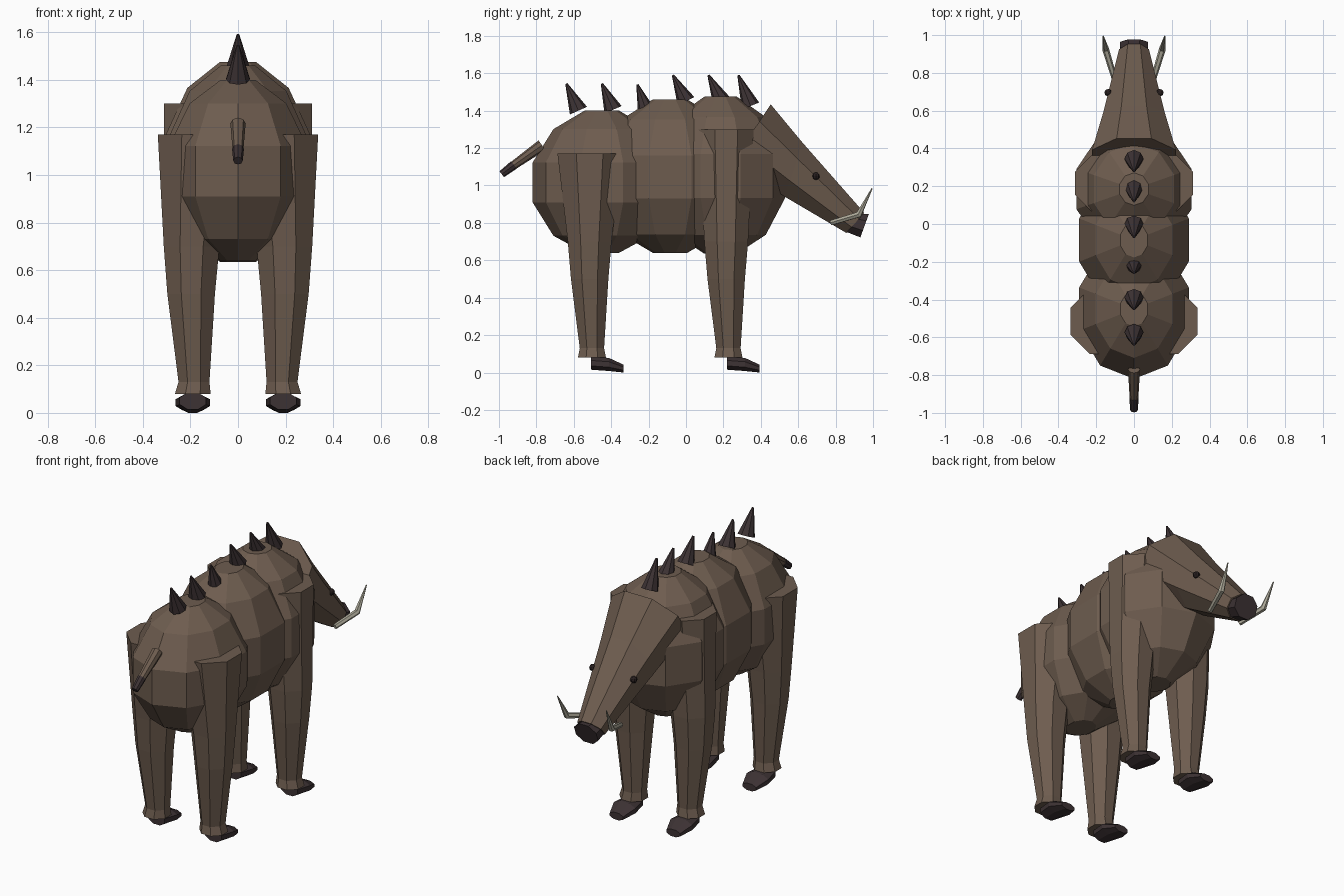
import bpy, bmesh, math
from mathutils import Vector

cube = bpy.data.objects.get("Cube")
if cube:
    bpy.data.objects.remove(cube)


def material(name, rgb):
    m = bpy.data.materials.new(name)
    m.use_nodes = True
    m.diffuse_color = (*rgb, 1)
    m.node_tree.nodes["Principled BSDF"].inputs["Base Color"].default_value = (*rgb, 1)
    return m


HIDE = material("brown_hide", (0.155, 0.108, 0.078))
HORN = material("dark_horn", (0.046, 0.032, 0.034))
IVORY = material("ivory", (0.42, 0.40, 0.32))
EYE = material("eye_black", (0.02, 0.013, 0.013))

X, Y, Z = Vector((1, 0, 0)), Vector((0, 1, 0)), Vector((0, 0, 1))


def ring(center, u, v, ru, rv, sides, turn=0.0):
    """One cross-section: an ellipse polygon in the plane of u and v."""
    angles = [math.radians(turn) + math.tau * i / sides for i in range(sides)]
    return [Vector(center) + u * (ru * math.cos(a)) + v * (rv * math.sin(a)) for a in angles]


def loft(name, rings, mat):
    """Flat-faced skin through a list of cross-sections, capped at both ends."""
    bm = bmesh.new()
    loops = [[bm.verts.new(p) for p in r] for r in rings]
    n = len(loops[0])
    for a, b in zip(loops, loops[1:]):
        for i in range(n):
            j = (i + 1) % n
            bm.faces.new((a[i], a[j], b[j], b[i]))
    bm.faces.new(loops[0])
    bm.faces.new(loops[-1])
    bmesh.ops.remove_doubles(bm, verts=bm.verts[:], dist=0.0001)
    bmesh.ops.recalc_face_normals(bm, faces=bm.faces[:])
    mesh = bpy.data.meshes.new(name)
    bm.to_mesh(mesh)
    bm.free()
    mesh.materials.append(mat)
    obj = bpy.data.objects.new(name, mesh)
    bpy.context.collection.objects.link(obj)
    return obj


def spine(name, path, radii, sides, mat):
    """Round tapered shape along a path lying in a side plane."""
    rings = []
    for i, p in enumerate(path):
        a, b = Vector(path[max(i - 1, 0)]), Vector(path[min(i + 1, len(path) - 1)])
        d = (b - a).normalized()
        side = d.cross(Z).normalized()
        rings.append(ring(p, side, side.cross(d), radii[i], radii[i], sides))
    return loft(name, rings, mat)


# Torso: three faceted barrels
LEVELS = ((0.0, 0.25), (0.12, 0.7), (0.355, 1.0), (0.635, 1.0), (0.87, 0.7), (1.0, 0.25))


def barrel(name, y, rx, ry, bottom, top):
    loft(name, [ring((0, y, bottom + (top - bottom) * h), X, Y, rx * r, ry * r, 10, 90)
                for h, r in LEVELS], HIDE)


barrel("rump", -0.45, 0.305, 0.37, 0.64, 1.40)
barrel("belly", -0.085, 0.305, 0.37, 0.64, 1.46)
barrel("chest", 0.185, 0.32, 0.345, 0.635, 1.475)


# Head: tapered wedge sloping down to the snout
def head_ring(y, z, tilt, ru, rv):
    a = math.radians(tilt)
    return ring((0, y, z), X, Vector((0, math.cos(a), math.sin(a))), ru, rv, 8, 22.5)


loft("head", [head_ring(0.35, 1.28, 56, 0.24, 0.20),
              head_ring(0.575, 1.085, 72, 0.175, 0.165),
              head_ring(0.905, 0.80, 48, 0.086, 0.078)], HIDE)
loft("nose", [head_ring(0.90, 0.80, 48, 0.078, 0.070),
              head_ring(0.955, 0.785, 70, 0.080, 0.072)], HORN)

# Back spikes: base (y, z), tip (y, z), radius
SPIKES = ((-0.575, 1.40, -0.64, 1.545, 0.05), (-0.39, 1.405, -0.45, 1.545, 0.05),
          (-0.22, 1.42, -0.26, 1.54, 0.04), (0.0, 1.45, -0.07, 1.59, 0.05),
          (0.19, 1.45, 0.12, 1.59, 0.05), (0.345, 1.425, 0.28, 1.59, 0.05))
for i, (by, bz, ty, tz, r) in enumerate(SPIKES):
    spine(f"back_spike_{i + 1}", [(0, by, bz), (0, ty, tz)], (r, 0.006), 8, HORN)

# Tail with dark tuft
spine("tail", [(0, -0.77, 1.215), (0, -0.94, 1.095)], (0.032, 0.022), 8, HIDE)
spine("tail_tip", [(0, -0.92, 1.11), (0, -0.985, 1.06)], (0.025, 0.02), 8, HORN)


# Legs: height, sideways centre, lengthwise shift, half width
LOWER = ((0.08, 0.19, 0.012, 0.075), (0.13, 0.185, 0.012, 0.065),
         (0.50, 0.197, 0.0, 0.10), (0.70, 0.195, 0.0, 0.117))
FLAT = 1 / math.cos(math.radians(22.5))


def leg(name, side, y, top, half):
    levels = LOWER + ((top, 0.165, 0.0, half),)
    loft(name, [ring((side * cx, y + dy, z), X, Y, h * FLAT, h * FLAT, 8, 22.5)
                for z, cx, dy, h in levels], HIDE)


def foot(name, side, y):
    sections = ((0.005, 0.015, 0.085, 0.055), (0.10, 0.008, 0.078, 0.072),
                (0.178, 0.0, 0.042, 0.045))
    loft(name, [ring((side * 0.19, y + dy, (lo + hi) / 2), X, Z,
                     w * FLAT, (hi - lo) / 2 * FLAT, 8, 22.5)
                for dy, lo, hi, w in sections], HORN)


# Paired parts
for label, s in (("left", 1), ("right", -1)):
    leg(f"{label}_hind_leg", s, -0.515, 1.17, 0.172)
    leg(f"{label}_fore_leg", s, 0.215, 1.30, 0.147)
    foot(f"{label}_hind_foot", s, -0.512)
    foot(f"{label}_fore_foot", s, 0.215)
    spine(f"{label}_tusk", [(s * 0.105, 0.775, 0.80), (s * 0.15, 0.925, 0.845),
                            (s * 0.163, 0.995, 0.985)], (0.015, 0.018, 0.003), 6, IVORY)
    bpy.ops.mesh.primitive_uv_sphere_add(segments=8, ring_count=6, radius=0.02,
                                         location=(s * 0.137, 0.695, 1.05))
    eye = bpy.context.object
    eye.name = f"{label}_eye"
    eye.data.materials.append(EYE)
